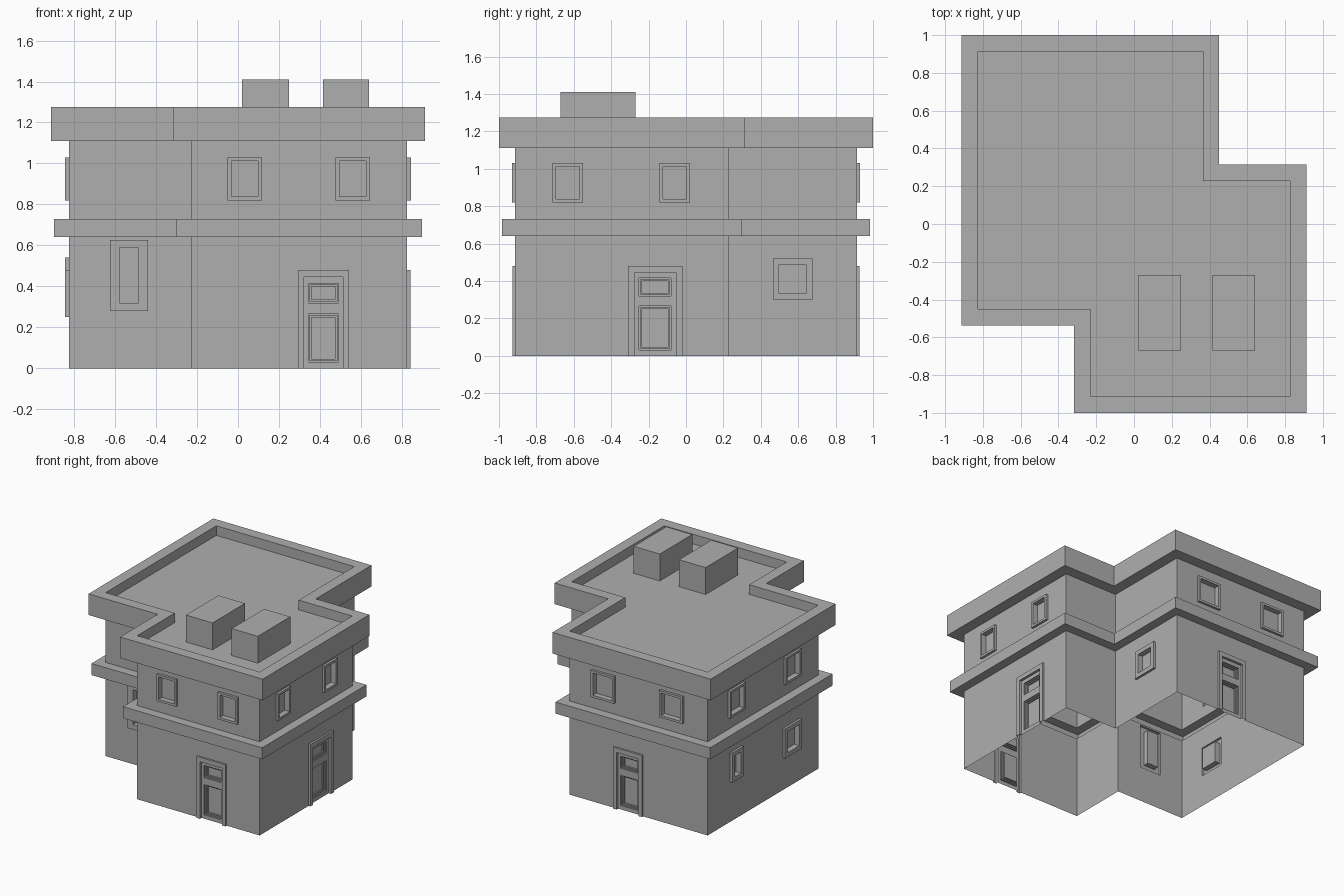
import bpy
import bmesh

cube = bpy.data.objects.get("Cube")
if cube:
    bpy.data.objects.remove(cube, do_unlink=True)

GREY = (0.43, 0.43, 0.43, 1)
stone = bpy.data.materials.new("plain_grey")
stone.use_nodes = True
stone.diffuse_color = GREY
stone.node_tree.nodes["Principled BSDF"].inputs["Base Color"].default_value = GREY


def make_object(name, bm):
    bmesh.ops.recalc_face_normals(bm, faces=bm.faces)
    mesh = bpy.data.meshes.new(name)
    bm.to_mesh(mesh)
    bm.free()
    mesh.materials.append(stone)
    obj = bpy.data.objects.new(name, mesh)
    bpy.context.scene.collection.objects.link(obj)
    return obj


def add_box(bm, lo, hi):
    verts = bmesh.ops.create_cube(bm, size=1)["verts"]
    for v in verts:
        for i in range(3):
            v.co[i] = max(lo[i], hi[i]) if v.co[i] > 0 else min(lo[i], hi[i])


# Stepped footprint; each corner carries the direction that pushes it outward
WX, WY = 0.826, 0.913
FOOTPRINT = [
    (-WX, -0.45, -1, -1), (-0.23, -0.45, -1, -1),
    (-0.23, -WY, -1, -1), (WX, -WY, 1, -1),
    (WX, 0.228, 1, 1), (0.364, 0.228, 1, 1),
    (0.364, WY, 1, 1), (-WX, WY, -1, 1),
]

# Outer profile as (overhang, height): wall, ledge, wall, parapet, roof deck
LEDGE, EAVE, DECK = 0.072, 0.087, 1.2
PROFILE = [
    (0, 0), (0, 0.64), (LEDGE, 0.64), (LEDGE, 0.73), (0, 0.73),
    (0, 1.11), (EAVE, 1.11), (EAVE, 1.275), (0, 1.275), (0, DECK),
]

bm = bmesh.new()
rings = [[bm.verts.new((x + dx * off, y + dy * off, z)) for x, y, dx, dy in FOOTPRINT]
         for off, z in PROFILE]
for lower, upper in zip(rings, rings[1:]):
    for i in range(len(lower)):
        j = (i + 1) % len(lower)
        bm.faces.new((lower[i], lower[j], upper[j], upper[i]))
bm.faces.new(rings[0])
bm.faces.new(rings[-1])
house = make_object("house_shell", bm)

# Walls holding openings: (axis of the normal, sign, plane)
FRONT = (1, -1, -WY)
FRONT_STEP = (1, -1, -0.45)
BACK = (1, 1, WY)
RIGHT = (0, 1, WX)
RIGHT_STEP = (0, 1, 0.364)
LEFT = (0, -1, -WX)

# One mesh of boxes per carving pass
PASSES = ["frames", "recesses", "panel_outer", "panel_middle", "panel_inner"]
layers = {name: bmesh.new() for name in PASSES}


def wall_box(layer, wall, centre, width, z0, z1, inner, outer):
    axis, sign, plane = wall
    lo, hi = [0, 0, z0], [0, 0, z1]
    lo[axis], hi[axis] = plane + sign * inner, plane + sign * outer
    lo[1 - axis], hi[1 - axis] = centre - width / 2, centre + width / 2
    add_box(layers[layer], lo, hi)


def window(wall, centre, width, z0, z1, side=0.018, sill=0.018):
    wall_box("frames", wall, centre, width, z0, z1, -0.05, 0.018)
    wall_box("recesses", wall, centre, width - 2 * side, z0 + sill, z1 - sill, -0.025, 0.05)


def door(wall, centre, width):
    wall_box("frames", wall, centre, width, 0, 0.48, -0.05, 0.015)
    wall_box("recesses", wall, centre, width * 0.76, -0.05, 0.445, -0.005, 0.05)
    # two stepped panels in the leaf
    for z0, z1 in ((0.03, 0.265), (0.32, 0.415)):
        for step, layer in enumerate(PASSES[2:]):
            inset = 0.008 * step
            wall_box(layer, wall, centre, width * 0.585 - 2 * inset,
                     z0 + inset, z1 - inset, -0.015 - 0.01 * step, 0.05)


# Upper windows
for wall, centres, width in (
    (FRONT, (0.033, 0.56), 0.167),
    (RIGHT, (-0.632, -0.06), 0.163),
    (BACK, (0.07, -0.52), 0.2),
    (LEFT, (0.565, -0.12), 0.19),
):
    for c in centres:
        window(wall, c, width, 0.82, 1.03)

# Lower windows
window(FRONT_STEP, -0.532, 0.187, 0.28, 0.627, 0.046, 0.038)
window(RIGHT_STEP, 0.57, 0.21, 0.3, 0.52, 0.033, 0.033)
window(LEFT, -0.12, 0.21, 0.25, 0.48, 0.033, 0.033)
window(LEFT, 0.565, 0.14, 0.31, 0.54, 0.033, 0.033)

# Doors
door(FRONT, 0.417, 0.25)
door(RIGHT, -0.165, 0.292)
door(BACK, -0.145, 0.25)

# Fuse the frames, then carve each pass
bpy.context.view_layer.objects.active = house
for name in PASSES:
    tool = make_object(name, layers[name])
    tool.hide_render = True
    mod = house.modifiers.new(name, "BOOLEAN")
    mod.operation = "UNION" if name == "frames" else "DIFFERENCE"
    mod.solver = "EXACT"
    mod.object = tool
    bpy.ops.object.modifier_apply(modifier=mod.name)
    bpy.data.objects.remove(tool, do_unlink=True)

# Leave the underside open
bm = bmesh.new()
bm.from_mesh(house.data)
base = [f for f in bm.faces if f.normal.z < -0.9 and f.calc_center_median().z < 0.005]
bmesh.ops.delete(bm, geom=base, context="FACES")
for f in bm.faces:
    f.material_index = 0
    f.smooth = False
bm.to_mesh(house.data)
bm.free()

# Rooftop boxes
for name, x0, x1 in (("inner_roof_box", 0.02, 0.25), ("outer_roof_box", 0.415, 0.64)):
    bm = bmesh.new()
    add_box(bm, (x0, -0.67, DECK), (x1, -0.27, 1.41))
    make_object(name, bm)
